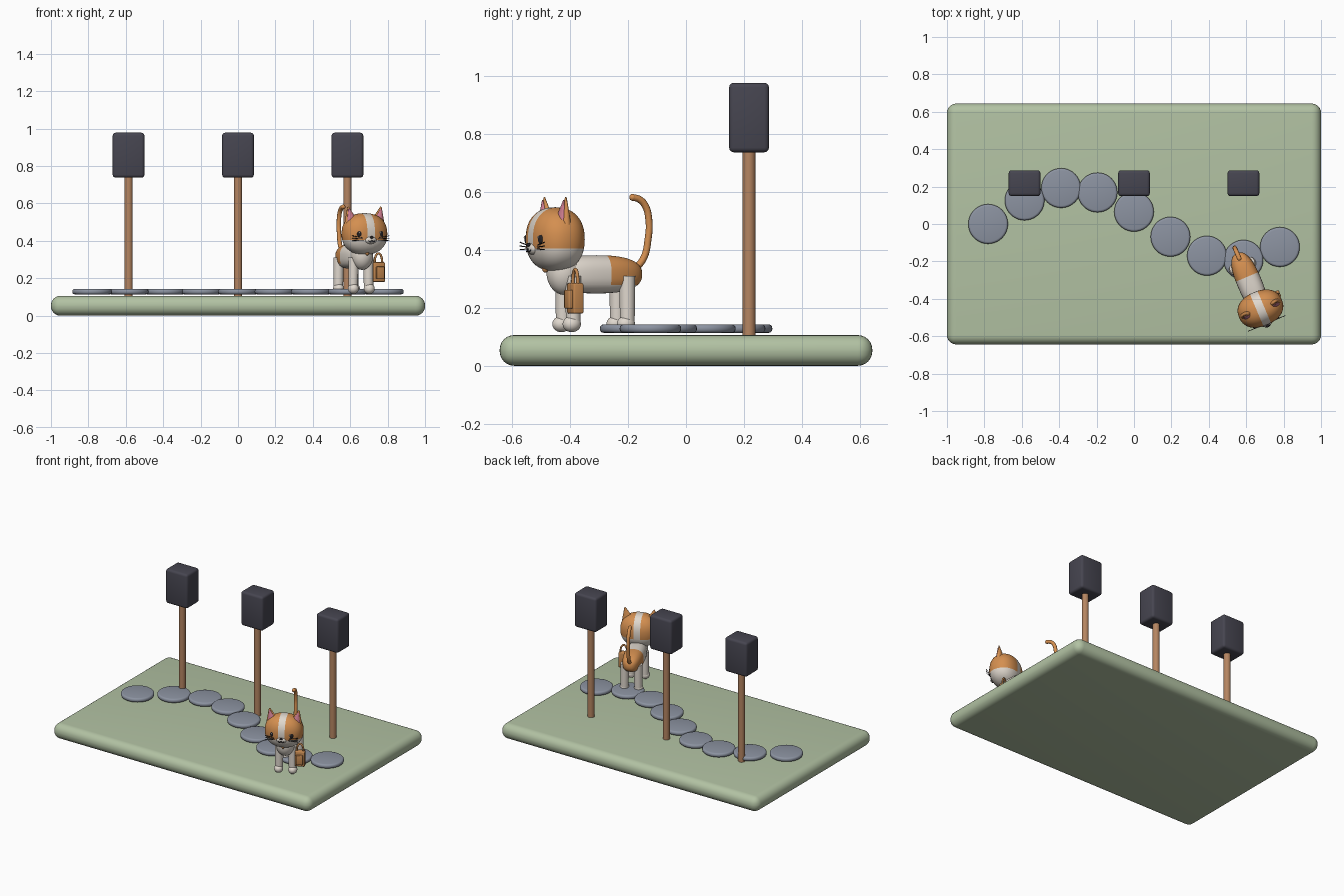
import bpy, bmesh, math
from mathutils import Matrix, Vector

old = bpy.data.objects.get("Cube")
if old:
    bpy.data.objects.remove(old, do_unlink=True)


def material(name, r, g, b):
    lin = [((c / 255 + 0.055) / 1.055) ** 2.4 for c in (r, g, b)] + [1]
    m = bpy.data.materials.new(name)
    m.use_nodes = True
    m.diffuse_color = lin
    m.node_tree.nodes["Principled BSDF"].inputs["Base Color"].default_value = lin
    return m


GREEN = material("sage green", 178, 194, 163)
STONE = material("stone grey", 140, 147, 161)
WOOD = material("wood brown", 181, 133, 97)
CHARCOAL = material("charcoal", 70, 69, 80)
ORANGE = material("ginger fur", 212, 143, 80)
CREAM = material("cream fur", 224, 216, 206)
PINK = material("ear pink", 208, 126, 146)
DARK = material("face black", 36, 33, 36)
TAN = material("bag tan", 196, 136, 80)

WORLD = Matrix.Identity(4)
# the cat stands turned towards its left
CAT = Matrix.Translation((0.618, -0.315, 0)) @ Matrix.Rotation(0.4, 4, "Z")


def finish(name, bm, mats, frame=WORLD, angle=40):
    me = bpy.data.meshes.new(name)
    bm.to_mesh(me)
    bm.free()
    ob = bpy.data.objects.new(name, me)
    bpy.context.scene.collection.objects.link(ob)
    for m in mats:
        me.materials.append(m)
    ob.matrix_world = frame
    bpy.ops.object.select_all(action="DESELECT")
    ob.select_set(True)
    bpy.context.view_layer.objects.active = ob
    bpy.ops.object.shade_smooth_by_angle(angle=math.radians(angle))
    return ob


def box(name, centre, size, bevel, mat, frame=WORLD, segments=3):
    bm = bmesh.new()
    bmesh.ops.create_cube(bm, size=1, matrix=Matrix.Translation(centre) @ Matrix.Diagonal((*size, 1)))
    bmesh.ops.bevel(bm, geom=bm.edges[:], offset=bevel, segments=segments, profile=0.5, affect="EDGES")
    return finish(name, bm, [mat], frame)


def cone(name, base, tip, r1, r2, mat, frame=WORLD, squash=1, bevel=0, sides=32):
    base, tip = Vector(base), Vector(tip)
    axis = tip - base
    turn = axis.to_track_quat("Z", "Y").to_matrix().to_4x4()
    bm = bmesh.new()
    bmesh.ops.create_cone(bm, cap_ends=True, segments=sides, radius1=r1, radius2=r2, depth=axis.length)
    if bevel:
        rims = [e for e in bm.edges if abs(e.verts[0].co.z - e.verts[1].co.z) < 1e-5]
        bmesh.ops.bevel(bm, geom=rims, offset=bevel, segments=3, profile=0.5, affect="EDGES")
    bm.transform(Matrix.Translation((base + tip) / 2) @ Matrix.Diagonal((1, squash, 1, 1)) @ turn)
    return finish(name, bm, [mat], frame)


def blob(name, centre, radii, mats, power=1, cuts=(), rule=None):
    """Rounded ellipsoid; cuts are planes giving clean colour borders."""
    bm = bmesh.new()
    bmesh.ops.create_uvsphere(bm, u_segments=40, v_segments=24, radius=1)
    for v in bm.verts:
        v.co = Vector([math.copysign(abs(c) ** power, c) * r for c, r in zip(v.co, radii)]) + Vector(centre)
    for point, normal in cuts:
        bmesh.ops.bisect_plane(bm, geom=bm.verts[:] + bm.edges[:] + bm.faces[:],
                               plane_co=point, plane_no=normal)
    if rule:
        for f in bm.faces:
            f.material_index = int(rule(f.calc_center_median()))
    return finish(name, bm, mats, CAT, 60)


def tube(name, points, radius, mat, cyclic=False):
    cu = bpy.data.curves.new(name, "CURVE")
    cu.dimensions = "3D"
    cu.bevel_depth = radius
    cu.bevel_resolution = 3
    cu.resolution_u = 8
    cu.use_fill_caps = True
    sp = cu.splines.new("BEZIER")
    sp.bezier_points.add(len(points) - 1)
    for bp, p in zip(sp.bezier_points, points):
        bp.co = p
        bp.handle_left_type = bp.handle_right_type = "AUTO"
    cu.materials.append(mat)
    ob = bpy.data.objects.new(name, cu)
    bpy.context.scene.collection.objects.link(ob)
    ob.matrix_world = CAT
    return ob


# Ground slab
box("ground_slab", (0, 0, 0.053), (2, 1.288, 0.106), 0.05, GREEN, segments=6)

# Winding path of stepping stones
for i in range(9):
    x, y = 0.195 * (i - 4), 0.195 * math.sin(0.7 * i)
    cone(f"stepping_stone_{i + 1}", (x, y, 0.114), (x, y, 0.143), 0.106, 0.106, STONE, bevel=0.012, sides=40)

# Three lamp posts
for i, x in enumerate((-0.585, 0, 0.585)):
    cone(f"post_{i + 1}", (x, 0.218, 0.09), (x, 0.218, 0.76), 0.022, 0.022, WOOD)
    box(f"post_box_{i + 1}", (x, 0.218, 0.858), (0.17, 0.138, 0.24), 0.016, CHARCOAL)

# Cat body with ginger saddle
blob("body", (0, 0.005, 0.316), (0.066, 0.168, 0.066), [CREAM, ORANGE], 0.8,
     [((0, 0.035, 0), (0, 1, 0)), ((0, 0, 0.28), (0, 0, 1))],
     lambda c: c.y > 0.035 and c.z > 0.28)
blob("chest", (0, -0.115, 0.325), (0.06, 0.062, 0.08), [CREAM])

# Head with ginger cap and pale stripe
HY, HZ = -0.149, 0.437
blob("head", (0, HY, HZ), (0.124, 0.094, 0.111), [CREAM, ORANGE], 0.88,
     [((0, 0, 0.405), (0, 0, 1)), ((0.022, 0, 0), (1, 0, 0)), ((-0.022, 0, 0), (1, 0, 0))],
     lambda c: c.z > 0.405 and abs(c.x) > 0.022)
blob("muzzle", (0, HY - 0.08, 0.405), (0.035, 0.022, 0.022), [CREAM])
blob("nose", (0, HY - 0.1, 0.418), (0.01, 0.008, 0.007), [DARK])
tube("mouth", [(-0.018, HY - 0.098, 0.4), (-0.009, HY - 0.103, 0.394), (0, HY - 0.103, 0.404),
               (0.009, HY - 0.103, 0.394), (0.018, HY - 0.098, 0.4)], 0.002, DARK)

# Paired parts
for side, s in (("left", 1), ("right", -1)):
    blob(f"{side}_eye", (s * 0.06, HY - 0.077, 0.437), (0.016, 0.011, 0.02), [DARK])
    blob(f"{side}_eye_glint", (s * 0.06 - 0.005, HY - 0.087, 0.444), (0.004, 0.003, 0.005), [CREAM])
    cone(f"{side}_ear", (s * 0.076, HY, 0.495), (s * 0.096, HY, 0.582), 0.041, 0.004, ORANGE, CAT, 0.55)
    cone(f"{side}_inner_ear", (s * 0.077, HY - 0.013, 0.5), (s * 0.094, HY - 0.006, 0.572),
         0.03, 0.003, PINK, CAT, 0.55)
    for k in (-1, 0, 1):
        tube(f"{side}_whisker_{k + 2}", [(s * 0.04, HY - 0.086, 0.41 + k * 0.006),
             (s * 0.108, HY - 0.086, 0.414 + k * 0.013)], 0.0018, DARK)
    for end, y in (("front", -0.1), ("back", 0.103)):
        cone(f"{side}_{end}_leg", (s * 0.045, y, 0.135), (s * 0.043, y, 0.31), 0.025, 0.028, CREAM, CAT)
        blob(f"{side}_{end}_paw", (s * 0.046, y - 0.006, 0.144), (0.029, 0.032, 0.028), [CREAM])

# Tail curling forward at the tip
tail = [(0.14, 0.325), (0.182, 0.37), (0.2, 0.44), (0.203, 0.5), (0.188, 0.555), (0.165, 0.576), (0.142, 0.582)]
tube("tail", [(0, y, z) for y, z in tail], 0.012, ORANGE)
blob("tail_tip", (0, 0.142, 0.582), (0.012, 0.012, 0.012), [ORANGE])

# Collar pendant
blob("pendant", (0, -0.186, 0.336), (0.011, 0.011, 0.014), [TAN])

# Bag at the left shoulder
BX, BY = 0.096, -0.114
box("bag", (BX, BY, 0.233), (0.064, 0.038, 0.105), 0.006, TAN, CAT)
box("bag_pocket", (BX, BY - 0.024, 0.23), (0.044, 0.02, 0.065), 0.005, TAN, CAT)
tube("bag_handle", [(BX + 0.022 * math.cos(a), BY, 0.283 + 0.05 * math.sin(a))
                    for a in [math.pi * j / 6 for j in range(7)]], 0.006, TAN)
